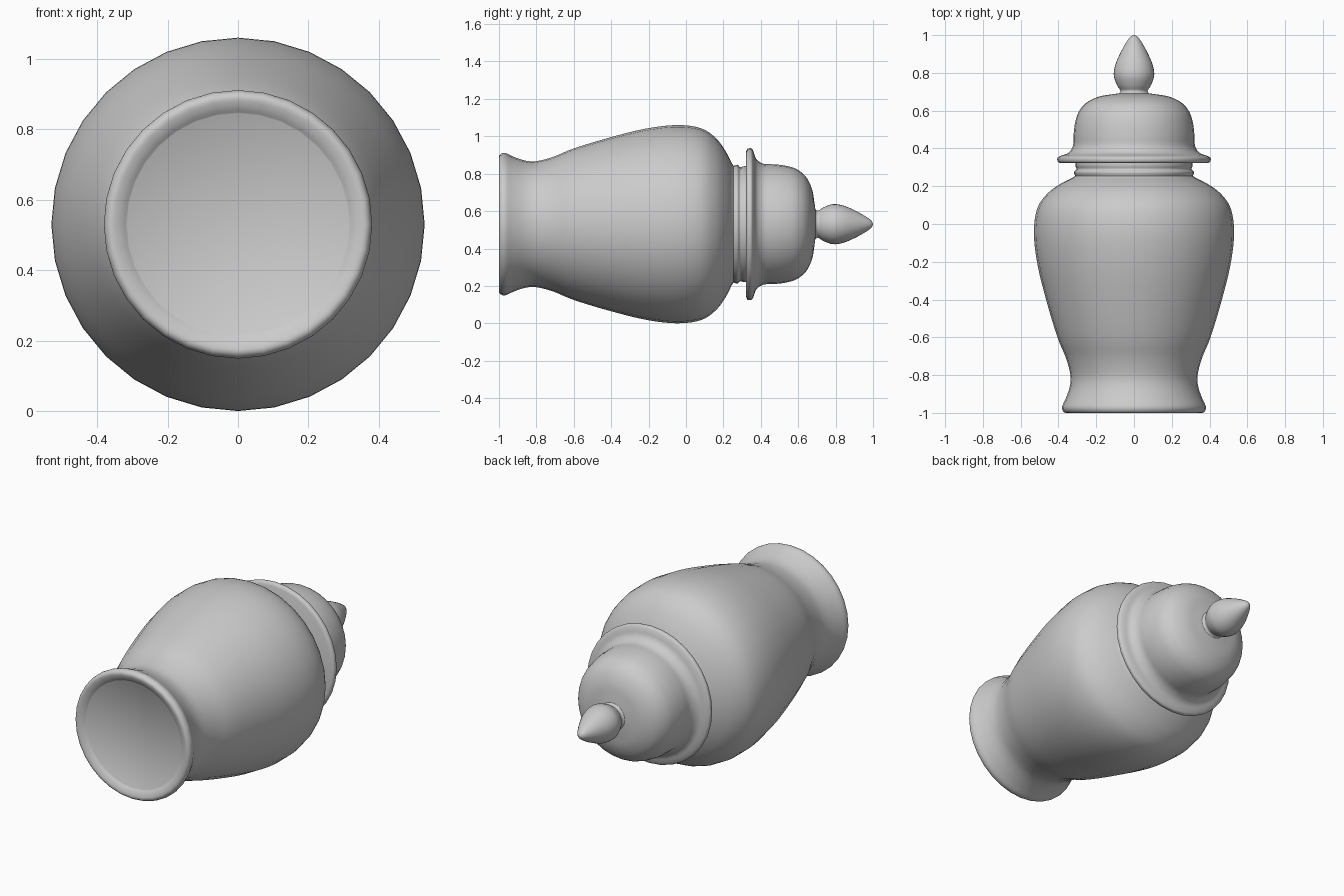
import bpy, bmesh, math

if "Cube" in bpy.data.objects:
    bpy.data.objects.remove(bpy.data.objects["Cube"])

AXIS_Z = 0.53   # height of the lying jar's axis
SIDES = 32


def smooth(pts, n=4):
    """Catmull-Rom curve through (radius, y) points."""
    out = []
    for i in range(len(pts) - 1):
        p0, p1 = pts[max(i - 1, 0)], pts[i]
        p2, p3 = pts[i + 1], pts[min(i + 2, len(pts) - 1)]
        for k in range(n):
            t = k / n
            out.append(tuple(max(0.0, 0.5 * (2 * b + (c - a) * t
                       + (2 * a - 5 * b + 4 * c - d) * t * t
                       + (3 * b - a - 3 * c + d) * t ** 3))
                       if j == 0 else
                       0.5 * (2 * b + (c - a) * t
                       + (2 * a - 5 * b + 4 * c - d) * t * t
                       + (3 * b - a - 3 * c + d) * t ** 3)
                       for j, (a, b, c, d) in enumerate(zip(p0, p1, p2, p3))))
    return out + [pts[-1]]


def lathe(name, profile):
    """Revolve a (radius, y) profile around the lying axis."""
    bm = bmesh.new()
    rings = []
    for r, y in profile:
        if r < 1e-4:
            rings.append([bm.verts.new((0, y, AXIS_Z))] * SIDES)
        else:
            rings.append([bm.verts.new((r * math.sin(a), y, AXIS_Z + r * math.cos(a)))
                          for a in (2 * math.pi * i / SIDES for i in range(SIDES))])
    for lo, hi in zip(rings, rings[1:]):
        for i in range(SIDES):
            j = (i + 1) % SIDES
            bm.faces.new(list(dict.fromkeys((lo[i], lo[j], hi[j], hi[i]))))
    bmesh.ops.recalc_face_normals(bm, faces=bm.faces)
    mesh = bpy.data.meshes.new(name)
    bm.to_mesh(mesh)
    bm.free()
    ob = bpy.data.objects.new(name, mesh)
    bpy.context.collection.objects.link(ob)
    bpy.ops.object.select_all(action='DESELECT')
    ob.select_set(True)
    bpy.context.view_layer.objects.active = ob
    bpy.ops.object.shade_smooth_by_angle(angle=math.radians(40))


# jar: slightly recessed base, flared foot, shouldered body, beaded neck
foot_and_body = smooth([(0.315, -0.98), (0.335, -0.993), (0.36, -1.0), (0.376, -0.99),
                        (0.38, -0.965), (0.36, -0.92), (0.34, -0.86), (0.337, -0.8),
                        (0.36, -0.71), (0.405, -0.6), (0.46, -0.42), (0.51, -0.22),
                        (0.53, -0.05), (0.513, 0.08), (0.46, 0.16), (0.39, 0.212),
                        (0.325, 0.245)])
neck = smooth([(0.312, 0.255), (0.318, 0.275), (0.305, 0.29), (0.31, 0.31), (0.308, 0.34)])
lathe("jar_body", [(0, -0.98)] + foot_and_body + neck + [(0, 0.34)])

# lid: flat underside, rolled flange, dome
flange = smooth([(0.39, 0.322), (0.404, 0.33), (0.405, 0.35), (0.385, 0.362),
                 (0.355, 0.372), (0.335, 0.39), (0.322, 0.42), (0.32, 0.47),
                 (0.313, 0.53), (0.295, 0.59), (0.255, 0.64), (0.19, 0.673),
                 (0.12, 0.686), (0.075, 0.692)])
lathe("lid", [(0, 0.322)] + flange + [(0, 0.692)])

# pointed knob on the lid
lathe("lid_knob", [(0, 0.68)] + smooth([(0.085, 0.688), (0.072, 0.705), (0.09, 0.735),
      (0.107, 0.785), (0.1, 0.84), (0.075, 0.9), (0.045, 0.955), (0.02, 0.99), (0, 1.0)]))
